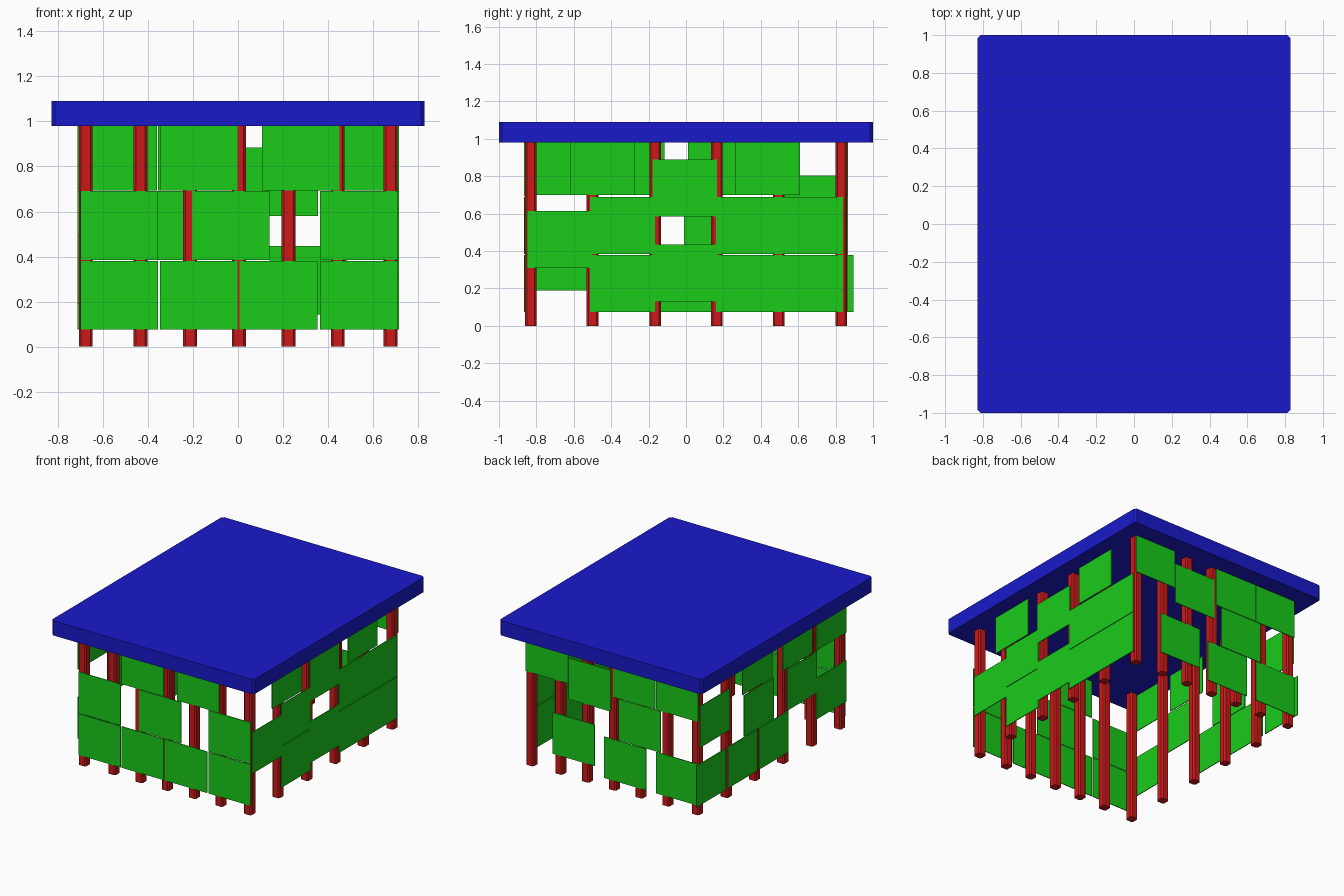
import bpy
import bmesh

if "Cube" in bpy.data.objects:
    bpy.data.objects.remove(bpy.data.objects["Cube"])


def material(name, color):
    m = bpy.data.materials.new(name)
    m.diffuse_color = color
    m.use_nodes = True
    m.node_tree.nodes["Principled BSDF"].inputs["Base Color"].default_value = m.diffuse_color
    return m


BLUE = material("roof_blue", (0.01, 0.01, 0.6, 1))
RED = material("post_red", (0.6, 0.01, 0.01, 1))
GREEN = material("panel_green", (0.01, 0.6, 0.01, 1))


def box(name, x, y, z, mat, chamfer=0.0):
    """Box from (min, max) ranges, optionally chamfered on its upright edges."""
    bm = bmesh.new()
    bmesh.ops.create_cube(bm, size=1)
    for v in bm.verts:
        v.co = [(r[0] + r[1]) / 2 + c * (r[1] - r[0]) for c, r in zip(v.co, (x, y, z))]
    if chamfer:
        upright = [e for e in bm.edges
                   if abs(e.verts[0].co.z - e.verts[1].co.z) > 1e-4]
        bmesh.ops.bevel(bm, geom=upright, offset=chamfer, segments=1, affect='EDGES')
    me = bpy.data.meshes.new(name)
    bm.to_mesh(me)
    bm.free()
    me.materials.append(mat)
    ob = bpy.data.objects.new(name, me)
    bpy.context.collection.objects.link(ob)
    return ob


# Flat roof slab
box("roof", (-0.828, 0.828), (-1, 1), (0.98, 1.09), BLUE, 0.015)

# Posts around the perimeter
XS = [-0.676, -0.433, -0.213, 0.004, 0.225, 0.443, 0.678]
YS = [-0.83, -0.5, -0.165, 0.165, 0.495, 0.83]
R = 0.031
for x in XS:
    for y in YS:
        if x in (XS[0], XS[-1]) or y in (YS[0], YS[-1]):
            box("post", (x - R, x + R), (y - R, y + R), (0, 0.99), RED, 0.01)

# Wall panels as (start along the wall, bottom height)
LOW, MID, TOP = 0.075, 0.385, 0.694
W, H, T = 0.345, 0.305, 0.003
WALLS = {
    "front": [(-0.70, LOW), (-0.347, LOW), (0.007, LOW), (0.364, LOW),
              (-0.70, MID), (-0.205, MID), (0.364, MID),
              (-0.347, TOP), (0.106, TOP)],
    "back": [(0.36, TOP), (0.01, 0.58), (-0.355, TOP), (-0.705, TOP),
             (0.14, 0.142), (-0.28, LOW), (-0.705, LOW), (-0.40, MID)],
    "right": [(-0.62, 0.70), (0.265, 0.70), (-0.178, 0.585),
              (-0.512, MID), (0.16, MID), (0.495, MID), (-0.85, 0.308),
              (-0.512, LOW), (0.16, LOW), (0.495, LOW), (-0.178, 0.13)],
    "left": [(-0.855, 0.70), (-0.46, 0.70), (0.01, 0.70),
             (0.505, 0.50), (-0.01, MID), (-0.515, MID), (-0.855, 0.19),
             (0.55, LOW), (0.18, LOW), (-0.18, LOW)],
}
PLANE = {"front": -0.864, "back": 0.864, "left": -0.71, "right": 0.712}
for side, panels in WALLS.items():
    p = PLANE[side]
    for start, z in panels:
        flat, span = (p - T, p + T), (start, start + W)
        x, y = (span, flat) if side in ("front", "back") else (flat, span)
        box(side + "_panel", x, y, (z, z + H), GREEN)
